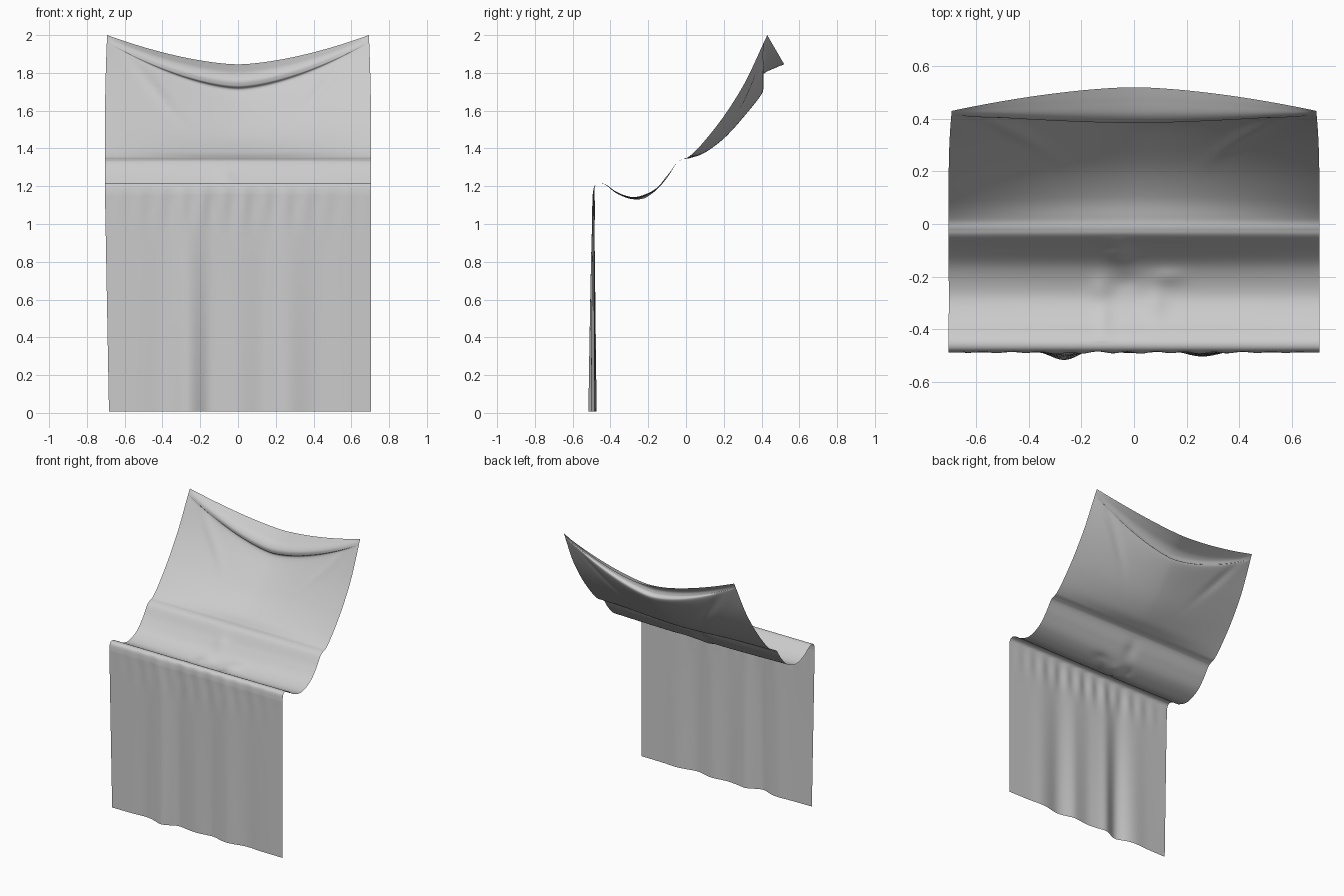
import bpy, bmesh
from math import sin, exp, pi

# (y, z) section of the cloth at its side edges and on its centre line
EDGE = [(.43, 2.0), (.427, 1.993), (.424, 1.986), (.42, 1.978), (.414, 1.966), (.40, 1.935),
        (.31, 1.745), (.20, 1.57), (.09, 1.43), (.02, 1.36), (-.02, 1.342), (-.05, 1.322),
        (-.10, 1.25), (-.17, 1.18), (-.27, 1.143), (-.36, 1.165), (-.42, 1.205), (-.455, 1.218),
        (-.48, 1.207), (-.488, 1.17), (-.489, 1.10), (-.489, .8), (-.488, .4), (-.487, .007)]
CENTRE = [(.52, 1.845), (.47, 1.825), (.415, 1.798), (.386, 1.762), (.388, 1.73), (.405, 1.695),
          (.30, 1.56), (.20, 1.452), (.10, 1.378), (.025, 1.35), (-.02, 1.342), (-.05, 1.322),
          (-.10, 1.245), (-.17, 1.17), (-.27, 1.132), (-.36, 1.158), (-.42, 1.203), (-.455, 1.218),
          (-.48, 1.207), (-.488, 1.17), (-.488, 1.10), (-.487, .8), (-.485, .4), (-.483, .007)]
STEPS, NX = 8, 120


def spline(pts):
    """Catmull-Rom curve through the points."""
    p = [pts[0]] + pts + [pts[-1]]
    out = []
    for k in range(len(pts) - 1):
        a, b, c, d = p[k:k + 4]
        for s in range(STEPS):
            t = s / STEPS
            out.append(tuple(.5 * (2 * b[i] + (c[i] - a[i]) * t
                       + (2 * a[i] - 5 * b[i] + 4 * c[i] - d[i]) * t * t
                       + (3 * b[i] - a[i] - 3 * c[i] + d[i]) * t ** 3) for i in (0, 1)))
    return out + [pts[-1]]


def bump(x, c, w):
    return exp(-((x - c) / w) ** 2)


edge, centre = spline(EDGE), spline(CENTRE)
RAIL = 18 * STEPS   # row where the cloth starts to hang

bm = bmesh.new()
rows = []
for j, (e, c) in enumerate(zip(edge, centre)):
    row = []
    for i in range(NX + 1):
        u = 2 * i / NX - 1
        w = 1 - (u * u + .0004) ** .8
        y = e[0] + (c[0] - e[0]) * w
        z = e[1] + (c[1] - e[1]) * w
        # side outline
        half = .705 - .012 * max(0, (z - 1.45) / .55) ** 2
        if u < 0 and z < 1.2:
            half -= .022 * (1.2 - z) / 1.2
        x = u * half
        if j > RAIL:
            # hanging folds growing toward the hem, fine gathers below the rail
            t = min(1, (1.207 - z) / 1.2)
            f = t ** .7
            y -= f * (.033 * bump(x, -.265, .07) + .02 * bump(x, .26, .08) + .008 * bump(x, 0, .06))
            y += f * (.012 * bump(x, -.15, .05) + .007 * bump(x, .13, .05)
                      + .006 * bump(x, -.42, .07) + .006 * bump(x, .42, .07))
            y -= .004 * sin(2 * pi * x / .11) * bump(z, 1.1, .1) * (1 - u * u)
        elif -.45 < y < -.05:
            # crumples in the hollow
            for cx, cy, wx, wy, h in ((-.06, -.11, .05, .04, .012), (-.13, -.25, .04, .05, .010),
                                      (-.03, -.22, .05, .04, -.008), (.08, -.30, .04, .06, .010),
                                      (.13, -.20, .06, .03, .008), (-.12, -.36, .03, .06, .008)):
                z += h * bump(x, cx, wx) * bump(y, cy, wy)
        elif y > .1 and z < 1.97:
            # faint diagonal pull from each upper corner
            d = (z - 1.9) - 1.15 * (.6 - abs(x)) * -1
            y -= .008 * bump(d, 0, .04) * bump(abs(x), .45, .12)
        row.append(bm.verts.new((x, y, z)))
    rows.append(row)
for a, b in zip(rows, rows[1:]):
    for i in range(NX):
        bm.faces.new((b[i], b[i + 1], a[i + 1], a[i]))

mesh = bpy.data.meshes.new("draped_cloth")
bm.to_mesh(mesh)
bm.free()
mesh.shade_smooth()
cloth = bpy.data.objects.new("draped_cloth", mesh)
bpy.context.collection.objects.link(cloth)
